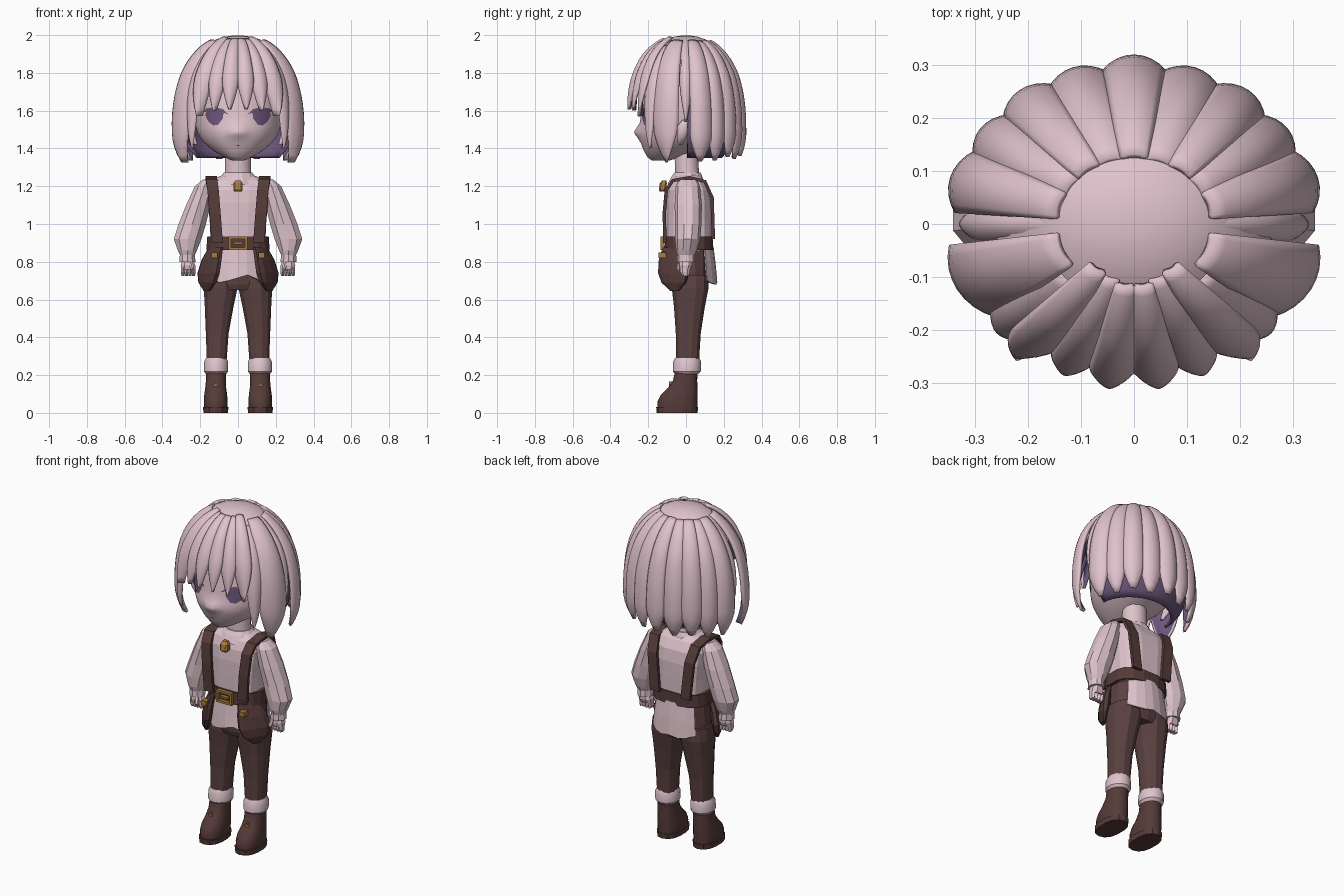
import bpy, bmesh, math
from mathutils import Vector
from mathutils.bvhtree import BVHTree

old = bpy.data.objects.get("Cube")
if old:
    bpy.data.objects.remove(old)


def material(name, rgb):
    m = bpy.data.materials.new(name)
    m.use_nodes = True
    m.diffuse_color = (*rgb, 1)
    b = m.node_tree.nodes["Principled BSDF"]
    b.inputs["Base Color"].default_value = (*rgb, 1)
    b.inputs["Roughness"].default_value = 0.8
    return m


PINK = material("pale pink hair", (0.745, 0.545, 0.605))
SKIN = material("pale skin", (0.745, 0.55, 0.605))
CLOTH = material("shirt cloth", (0.73, 0.55, 0.60))
PURPLE = material("dusky purple", (0.155, 0.095, 0.205))
BROWN = material("trouser brown", (0.105, 0.055, 0.053))
LEATHER = material("dark leather", (0.09, 0.044, 0.041))
GOLD = material("old gold", (0.40, 0.20, 0.05))
SIDES = (("left", 1), ("right", -1))


def finish(name, bm, mats, smooth=None, closed=True):
    if closed:
        bmesh.ops.recalc_face_normals(bm, faces=bm.faces)
    me = bpy.data.meshes.new(name)
    bm.to_mesh(me)
    bm.free()
    ob = bpy.data.objects.new(name, me)
    bpy.context.collection.objects.link(ob)
    for m in mats:
        me.materials.append(m)
    if smooth:
        bpy.ops.object.select_all(action="DESELECT")
        ob.select_set(True)
        bpy.context.view_layer.objects.active = ob
        bpy.ops.object.shade_smooth_by_angle(angle=math.radians(smooth))
    return ob


def loft(name, rings, mat, n=12, p=1.0, side=1, rot=0, smooth=None):
    """Stack of closed rings (z, cx, cy, rx, ry); p below 1 squares the section."""
    bm = bmesh.new()
    loops = []
    for z, cx, cy, rx, ry in rings:
        loop = []
        for k in range(n):
            a = 2 * math.pi * (k + 0.5) / n
            c, s = math.cos(a), math.sin(a)
            x = rx * math.copysign(abs(c) ** p, c)
            y = ry * math.copysign(abs(s) ** p, s)
            xr = x * math.cos(rot) - y * math.sin(rot)
            yr = x * math.sin(rot) + y * math.cos(rot)
            loop.append(bm.verts.new((side * (cx + xr), cy + yr, z)))
        loops.append(loop)
    for lo, hi in zip(loops, loops[1:]):
        for k in range(n):
            bm.faces.new((lo[k], lo[(k + 1) % n], hi[(k + 1) % n], hi[k]))
    bm.faces.new(loops[0])
    bm.faces.new(loops[-1])
    return finish(name, bm, [mat], smooth)


def box(name, c, size, mat):
    bm = bmesh.new()
    bmesh.ops.create_cube(bm, size=1)
    for v in bm.verts:
        v.co = Vector([v.co[i] * size[i] + c[i] for i in range(3)])
    return finish(name, bm, [mat])


# Hair: every sheet lies on one rounded dome that runs straight down at the bottom
def hair_param(z):
    if z >= 1.5:
        return 0.8 * math.acos(((z - 1.5) / 0.5) ** 1.15) / (math.pi / 2)
    return 0.8 + 0.2 * (1.5 - z) / 0.18


def hair_sheet(name, az, hw, s0, zend, scale=1.0, bulge=0.0, taper=1.0, tip=0.1,
               tilt=0.0, lift=0.0, mats=(PINK, PURPLE), tuck=0.1):
    bm = bmesh.new()
    rows, half = 18, max(4, int(hw / 8))
    s1 = hair_param(zend)
    grid = []
    for i in range(rows + 1):
        t = i / rows
        s = s0 + (s1 - s0) * t
        th = min(s / 0.8, 1) * math.pi / 2
        f = math.sin(th) ** 0.87
        z = 1.5 + 0.5 * scale * max(math.cos(th), 0) ** 0.87
        if s > 0.8:
            q = (s - 0.8) / 0.2
            f, z = 1 + 0.02 * q - tuck * q * q, 1.5 - 0.18 * q
        w = hw
        if t > taper:
            w *= 1 - (1 - tip) * ((t - taper) / (1 - taper)) ** 1.6
        row = []
        for j in range(-half, half + 1):
            u = j / half
            a = math.radians(az + w * u)
            b = bulge * (1 - u * u) * min(1, 0.4 + 1.5 * t) * (w / hw) ** 0.5
            off = (b + tilt * u * t ** 0.5 + lift) * f
            z2 = z + (0.6 * b + lift) * max(math.cos(th), 0)
            ry = 0.29 if math.sin(a) > 0 else 0.302
            row.append(bm.verts.new(((0.332 * scale * f + off) * math.cos(a),
                                     (ry * scale * f + off) * math.sin(a), z2)))
        grid.append(row)
    for r0, r1 in zip(grid, grid[1:]):
        for j in range(2 * half):
            bm.faces.new((r0[j], r1[j], r1[j + 1], r0[j + 1]))
    ob = finish(name, bm, mats, 50, closed=False)
    mod = ob.modifiers.new("thickness", "SOLIDIFY")
    mod.thickness, mod.offset = 0.016, -1
    mod.material_offset = len(mats) - 1
    return ob


angles = [math.radians(a) for a in (50, 42, 34, 26, 18, 10, 4, 1)]
loft("hair_crown", [(1.498 + .5 * math.cos(a) ** .87, 0, 0, .328 * math.sin(a) ** .87,
                     .288 * math.sin(a) ** .87) for a in angles], PINK, n=48, smooth=60)
hair_sheet("inner_hair_back", 90, 88, 0.3, 1.35, scale=0.89, mats=(PURPLE,), tuck=0.4)
hair_sheet("inner_hair_front", -90, 92, 0.3, 1.76, scale=0.93, mats=(PURPLE,))

hair_sheet("back_lock_middle", 90, 10.5, 0.2, 1.36, bulge=0.025, taper=0.82, tip=.3,
           lift=0.004)
# azimuth, half width, end height, start, taper start, tip width, lift, tilt
LOCKS = [("back_lock_a", 71, 10.5, 1.345, 0.2, .82, .3, 0, 0),
         ("back_lock_b", 53, 10.5, 1.355, 0.2, .8, .3, .004, 0),
         ("back_lock_c", 35, 10.5, 1.335, 0.2, .82, .25, 0, 0),
         ("side_lock", 16, 12, 1.33, 0.2, .8, .2, .006, 0),
         ("ear_lock", 0, 8, 1.54, 0.2, .55, .1, -.012, 0),
         ("front_side_lock", -22, 15, 1.325, 0.2, .7, .15, .006, .016),
         ("temple_lock", -41, 10, 1.40, 0.25, .5, .1, -.006, 0),
         ("outer_fringe", -53, 10, 1.57, 0.15, .62, .12, .008, .02),
         ("middle_fringe", -68, 9, 1.60, 0.16, .66, .15, 0, .008),
         ("inner_fringe", -82.5, 8.8, 1.605, 0.17, .66, .15, .005, .004)]
for label, sg in SIDES:
    for nm, az, hw, ze, s0, tp, tip, lf, tl in LOCKS:
        hair_sheet(f"{label}_{nm}", az if sg > 0 else 180 - az, hw, s0, ze,
                   bulge=0.022, taper=tp, tip=tip, lift=lf, tilt=sg * tl, tuck=0.13)

# Head with a softly drawn-out nose, ears and neck
head = loft("head", [(1.335, 0, -.135, .03, .045), (1.355, 0, -.115, .075, .09),
                     (1.39, 0, -.075, .135, .15), (1.43, 0, -.04, .18, .20),
                     (1.46, 0, -.02, .203, .23), (1.475, 0, -.014, .21, .238),
                     (1.49, 0, -.01, .218, .242), (1.51, 0, -.007, .223, .243),
                     (1.535, 0, -.003, .229, .242), (1.57, 0, 0, .235, .24),
                     (1.68, 0, .01, .25, .24), (1.8, 0, .01, .22, .21),
                     (1.9, 0, .01, .13, .13)], SKIN, n=40, smooth=80)
for v in head.data.vertices:
    if v.co.y < 0:
        v.co.y -= .03 * math.exp(-(v.co.x / .035) ** 2 - ((v.co.z - 1.487) / .028) ** 2)
loft("neck", [(1.22, 0, .01, .08, .07), (1.29, 0, .005, .07, .065),
              (1.42, 0, 0, .07, .065)], SKIN, n=12, smooth=50)
for label, sg in SIDES:
    loft(f"{label}_ear", [(1.42, .222, -.03, .008, .012), (1.46, .24, -.022, .018, .026),
                          (1.52, .252, -.01, .02, .034), (1.55, .248, 0, .01, .02)],
         SKIN, n=10, side=sg, smooth=60)

# Painted face details: thin patches laid on the face
bm = bmesh.new()
bm.from_mesh(head.data)
FACE = BVHTree.FromBMesh(bm)
bm.free()


def face_patch(name, outline, mat, out=0.004):
    bm = bmesh.new()
    n = len(outline)
    cx = sum(p[0] for p in outline) / n
    cz = sum(p[1] for p in outline) / n

    def put(x, z):
        hit = FACE.ray_cast(Vector((x, -1, z)), Vector((0, 1, 0)))[0]
        return bm.verts.new((x, hit.y - out, z))
    loops = [[put(cx + (x - cx) * k, cz + (z - cz) * k) for x, z in outline]
             for k in (1, .7, .4)]
    for a, b in zip(loops, loops[1:]):
        for i in range(n):
            bm.faces.new((a[i], a[(i + 1) % n], b[(i + 1) % n], b[i]))
    bm.faces.new(loops[-1])
    finish(name, bm, [mat])


for label, sg in SIDES:
    iris = [(.075, 1.605), (.12, 1.612), (.165, 1.607), (.174, 1.575), (.155, 1.54),
            (.13, 1.522), (.105, 1.526), (.08, 1.56)]
    lid = [(.05, 1.58), (.08, 1.608), (.12, 1.619), (.165, 1.613), (.192, 1.59),
           (.16, 1.607), (.12, 1.613), (.08, 1.602)]
    face_patch(f"{label}_iris", [(sg * x, z) for x, z in iris], PURPLE)
    face_patch(f"{label}_eyelid", [(sg * x, z) for x, z in lid], PURPLE, 0.006)
face_patch("mouth", [(-.008, 1.412), (.008, 1.412), (.005, 1.418), (-.005, 1.418)], LEATHER)

# Shirt
loft("shirt_body", [(.86, 0, .016, .15, .12), (.93, 0, .016, .148, .12),
                    (1.02, 0, .016, .152, .121), (1.11, 0, .016, .162, .121),
                    (1.18, 0, .014, .17, .112), (1.23, 0, .01, .155, .088),
                    (1.26, 0, .01, .08, .06)], CLOTH, n=16, p=.65)
loft("collar", [(1.21, 0, -.002, .112, .1), (1.25, 0, .005, .095, .085),
                (1.272, 0, .008, .078, .072)], CLOTH, n=12)


def shirt_tail(name, mid, spread, grow, drops):
    bm = bmesh.new()
    rows = []
    n = len(drops) - 1
    for k, low in enumerate(drops):
        a = math.radians(mid + spread * (2 * k / n - 1))
        rows.append([bm.verts.new(((r + grow) * 1.22 * math.cos(a),
                                   .015 + (r + grow) * math.sin(a), z))
                     for r, z in ((.118, .88), (.13, .78), (.138, low))])
    for a, b in zip(rows, rows[1:]):
        for i in range(2):
            bm.faces.new((a[i], a[i + 1], b[i + 1], b[i]))
    ob = finish(name, bm, [CLOTH], closed=False)
    ob.modifiers.new("thickness", "SOLIDIFY").thickness = .008


shirt_tail("front_shirt_tail", -90, 52, .004, (.71, .69, .70, .715, .73, .71, .68))
shirt_tail("back_shirt_tail", 90, 50, .013, (.70, .685, .68, .69, .68, .685, .70))

for label, sg in SIDES:
    loft(f"{label}_sleeve", [(1.235, .158, .01, .03, .045), (1.2, .178, .01, .053, .064),
                             (1.1, .21, .012, .068, .072), (1.0, .242, .012, .076, .07),
                             (.92, .267, .008, .077, .067), (.86, .268, .002, .053, .055),
                             (.825, .268, 0, .036, .042)], CLOTH, n=10, side=sg)
    loft(f"{label}_cuff", [(.835, .268, 0, .042, .046), (.8, .268, 0, .045, .048)],
         CLOTH, n=10, side=sg)
    loft(f"{label}_palm", [(.81, .266, 0, .03, .034), (.78, .264, -.002, .042, .036),
                           (.76, .263, -.004, .04, .03)], SKIN, n=8, p=.8, side=sg)
    for k in range(4):
        x = .235 + .019 * k
        loft(f"{label}_finger_{k + 1}", [(.77, x, -.004, .012, .028), (.745, x, -.006, .012, .026),
                                         (.726, x, -.002, .009, .018)], SKIN, n=6, side=sg)
    loft(f"{label}_thumb", [(.80, .25, -.03, .012, .012), (.765, .243, -.042, .012, .012),
                            (.75, .242, -.04, .007, .007)], SKIN, n=6, side=sg)

# Braces running over the shoulders
for label, sg in SIDES:
    path = [(.11, -.112, .9), (.122, -.115, 1.06), (.132, -.104, 1.18), (.14, -.07, 1.23),
            (.142, .02, 1.245), (.135, .1, 1.225), (.122, .138, 1.14), (.1, .145, .92)]
    bm = bmesh.new()
    quads = []
    for i, pt in enumerate(path):
        a, b = Vector(path[max(i - 1, 0)]), Vector(path[min(i + 1, len(path) - 1)])
        d = b - a
        nrm = Vector((0, -d.z, d.y)).normalized() * .009
        quads.append([bm.verts.new((sg * (pt[0] + w), pt[1] + nrm.y * e, pt[2] + nrm.z * e))
                      for w, e in ((-.03, -1), (.03, -1), (.03, 1), (-.03, 1))])
    for a, b in zip(quads, quads[1:]):
        for k in range(4):
            bm.faces.new((a[k], a[(k + 1) % 4], b[(k + 1) % 4], b[k]))
    bm.faces.new(quads[0])
    bm.faces.new(quads[-1])
    finish(f"{label}_brace", bm, [LEATHER])

# Belt with buckle, and pendant at the collar
loft("belt", [(.862, 0, .015, .17, .13), (.935, 0, .015, .165, .128)], LEATHER, n=16, p=.75)
for nm, x, z, w, h in (("top", 0, .928, .1, .013), ("bottom", 0, .868, .1, .013),
                       ("left", .044, .898, .013, .072), ("right", -.044, .898, .013, .072),
                       ("pin", 0, .898, .05, .011)):
    box(f"buckle_{nm}", (x, -.125, z), (w, .02, h), GOLD)
loft("pendant", [(1.172, 0, -.125, .02, .014), (1.18, 0, -.125, .026, .02),
                 (1.215, 0, -.12, .026, .02), (1.23, 0, -.115, .016, .012)], GOLD, n=8, p=.6)

# Trousers, pouches and boots
loft("hips", [(.65, 0, .02, .13, .09), (.68, 0, .02, .165, .1), (.76, 0, .02, .162, .105),
              (.88, 0, .015, .15, .112)], BROWN, n=14, p=.85)
for label, sg in SIDES:
    loft(f"{label}_trouser_leg", [(.26, .113, .008, .053, .062), (.42, .11, .012, .062, .068),
                                  (.56, .1, .018, .078, .084), (.66, .092, .022, .092, .1),
                                  (.73, .09, .022, .085, .1)], BROWN, n=12, p=.85, side=sg)
    loft(f"{label}_pouch", [(.645, .165, -.06, .025, .01), (.69, .162, -.064, .075, .026),
                            (.74, .156, -.066, .094, .03), (.81, .14, -.07, .085, .026),
                            (.875, .118, -.07, .062, .018)], LEATHER, n=10, p=.8, side=sg,
         rot=math.radians(57))
    box(f"{label}_pouch_clasp", (sg * .125, -.125, .835), (.032, .04, .028), GOLD)
    loft(f"{label}_boot_trim", [(.205, .116, .004, .055, .06), (.22, .116, .004, .066, .074),
                                (.27, .116, .006, .066, .074), (.29, .116, .006, .055, .064)],
         CLOTH, n=14, side=sg, smooth=35)
    loft(f"{label}_boot", [(.025, .118, -.045, .062, .105), (.06, .118, -.045, .064, .106),
                           (.095, .118, -.036, .062, .098), (.13, .118, -.018, .057, .08),
                           (.17, .117, -.005, .054, .064), (.22, .116, .002, .054, .06)],
         LEATHER, n=14, p=.85, side=sg, smooth=40)
    loft(f"{label}_sole", [(0, .118, -.047, .066, .108), (.03, .118, -.047, .069, .111)],
         LEATHER, n=14, p=.85, side=sg)
    box(f"{label}_boot_zip", (sg * .12, -.072, .145), (.009, .036, .04), GOLD)
    box(f"{label}_boot_clasp", (sg * .12, -.072, .147), (.026, .032, .009), GOLD)
